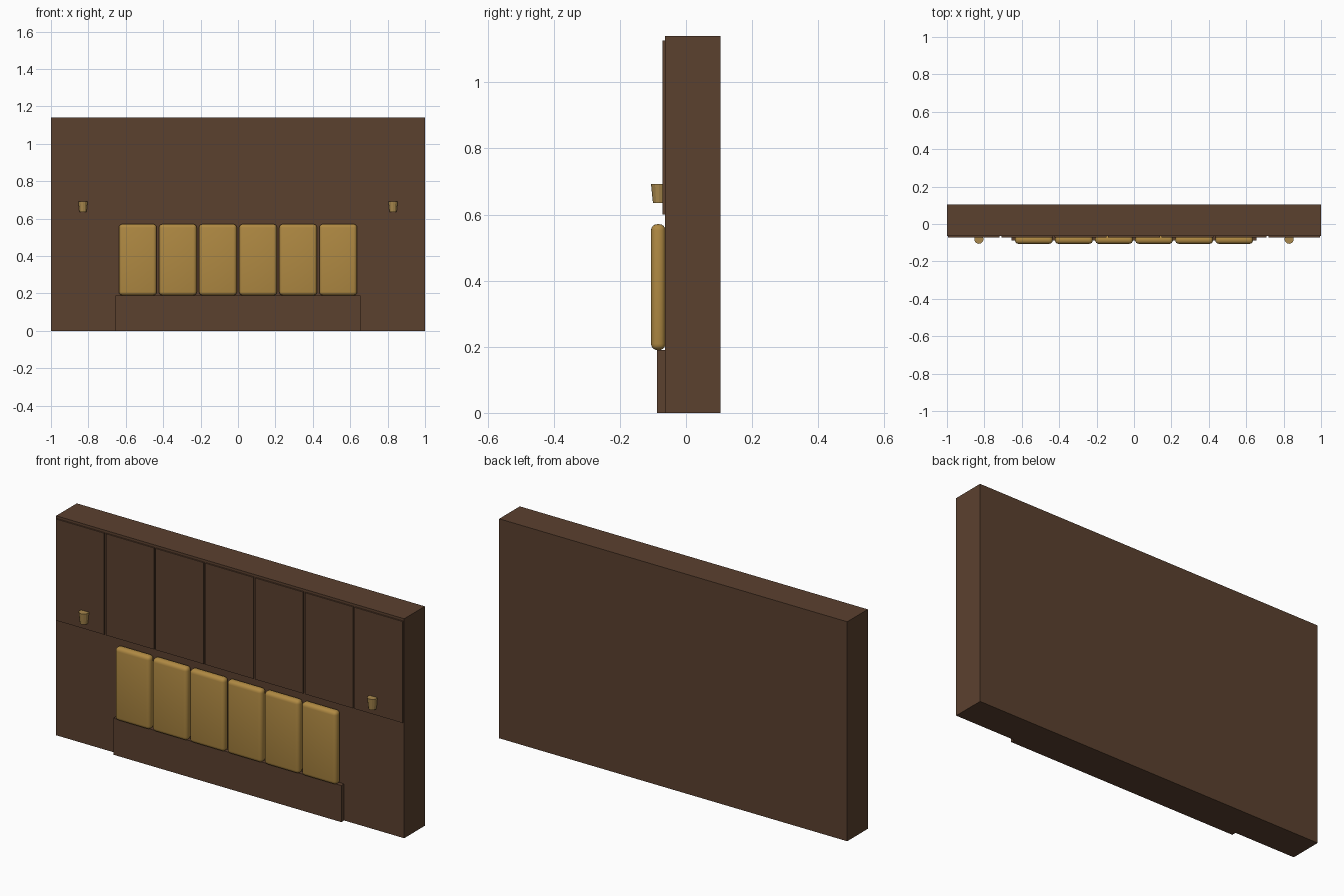
import bpy, math

if "Cube" in bpy.data.objects:
    bpy.data.objects.remove(bpy.data.objects["Cube"])


def material(name, rgb):
    m = bpy.data.materials.new(name)
    m.diffuse_color = (*rgb, 1)
    m.use_nodes = True
    m.node_tree.nodes["Principled BSDF"].inputs["Base Color"].default_value = m.diffuse_color
    return m


WOOD = material("dark brown wood", (0.105, 0.052, 0.028))
LEATHER = material("tan leather", (0.43, 0.25, 0.055))
BRASS = material("brass", (0.40, 0.25, 0.075))


def box(name, x, y, z, mat, bevel=0):
    """Box from (min, max) ranges, with optional rounded edges."""
    bpy.ops.mesh.primitive_cube_add(
        size=1, location=[(r[0] + r[1]) / 2 for r in (x, y, z)])
    o = bpy.context.object
    o.name = name
    o.scale = [r[1] - r[0] for r in (x, y, z)]
    bpy.ops.object.transform_apply(location=False, rotation=False, scale=True)
    o.data.materials.append(mat)
    if bevel:
        b = o.modifiers.new("rounding", 'BEVEL')
        b.width, b.segments = bevel, 4
        bpy.ops.object.modifier_apply(modifier=b.name)
        bpy.ops.object.shade_smooth_by_angle(angle=math.radians(40))
    return o


# Wall slab
box("wall", (-1, 1), (-0.064, 0.105), (0, 1.14), WOOD)

# Seven thin upper wall panels
pitch = 2 / 7
for i in range(7):
    c = (i - 3) * pitch
    box(f"wall_panel_{i + 1}", (c - 0.138, c + 0.138), (-0.071, -0.06),
        (0.60, 1.127), WOOD)

# Low plinth under the cushions
box("plinth", (-0.655, 0.655), (-0.087, -0.06), (0, 0.19), WOOD)

# Six rounded padded cushions
for i in range(6):
    c = (i - 2.5) * 0.2143
    box(f"cushion_{i + 1}", (c - 0.101, c + 0.101), (-0.106, -0.062),
        (0.19, 0.571), LEATHER, bevel=0.019)

# Tapered wall lights on either side
for name, sx in (("left", -1), ("right", 1)):
    bpy.ops.mesh.primitive_cone_add(vertices=12, radius1=0.019, radius2=0.025,
                                    depth=0.058, location=(sx * 0.829, -0.081, 0.664))
    o = bpy.context.object
    o.name = f"{name}_wall_light"
    o.data.materials.append(BRASS)
